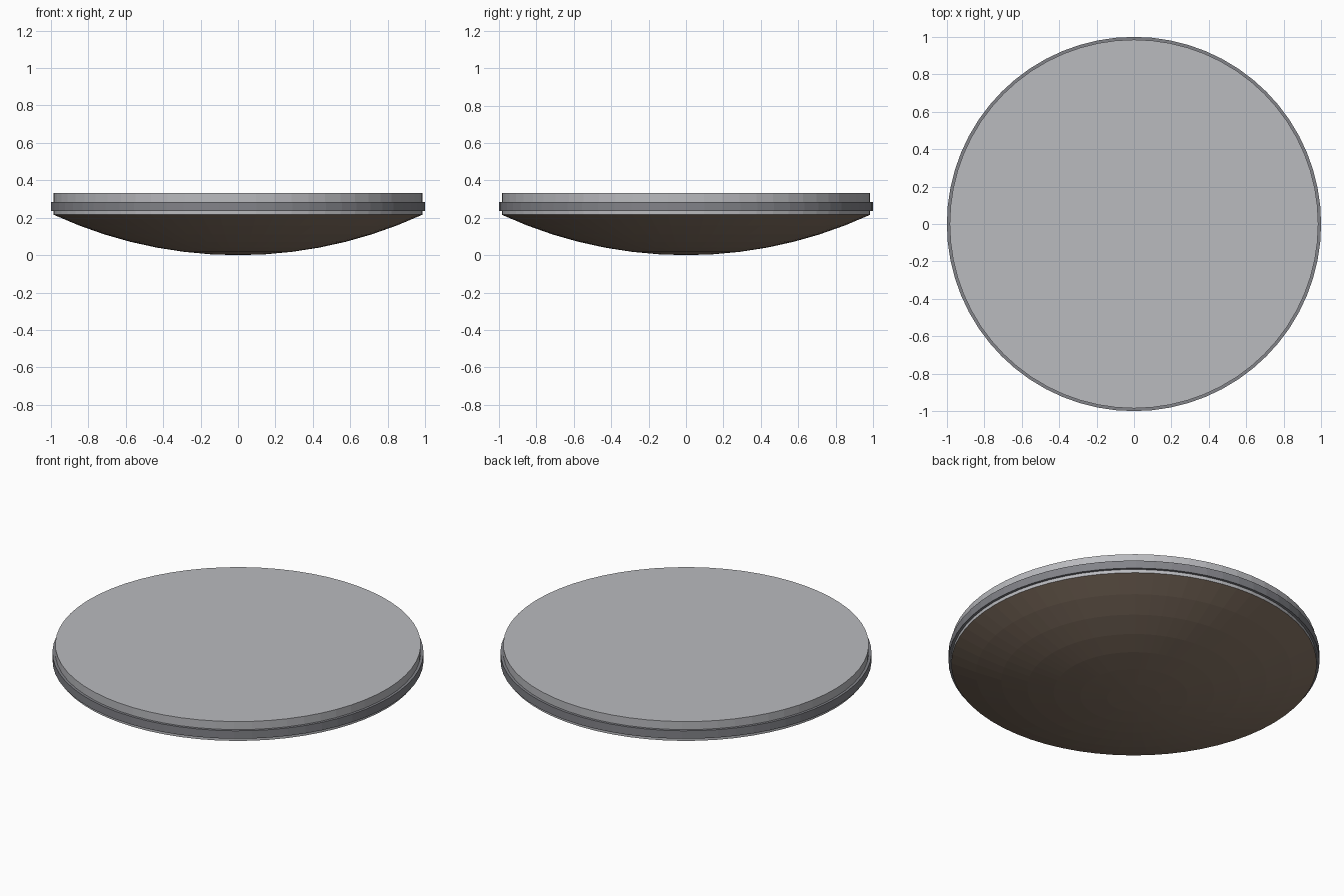
import bpy
import math

SIDES = 64
RADIUS = 0.985      # disc and bowl rim
BOWL_HEIGHT = 0.216
TOP = 0.331

cube = bpy.data.objects.get("Cube")
if cube:
    bpy.data.objects.remove(cube, do_unlink=True)


def material(name, color):
    mat = bpy.data.materials.new(name)
    mat.use_nodes = True
    rgba = (*color, 1.0)
    mat.diffuse_color = rgba
    mat.node_tree.nodes["Principled BSDF"].inputs["Base Color"].default_value = rgba
    return mat


def lathe(name, profile, mat, closed=False):
    """Spin (radius, z) points, listed bottom to top on the outside, around z."""
    verts, rings, faces = [], [], []
    for r, z in profile:
        start = len(verts)
        count = SIDES if r > 0 else 1
        for i in range(count):
            a = math.tau * i / SIDES
            verts.append((r * math.cos(a), r * math.sin(a), z))
        rings.append([start + i % count for i in range(SIDES)])
    pairs = list(zip(rings, rings[1:]))
    if closed:
        pairs.append((rings[-1], rings[0]))
    for low, high in pairs:
        for i in range(SIDES):
            j = (i + 1) % SIDES
            corners = [low[i], low[j], high[j], high[i]]
            faces.append(list(dict.fromkeys(corners)))
    mesh = bpy.data.meshes.new(name)
    mesh.from_pydata(verts, [], faces)
    mesh.materials.append(mat)
    obj = bpy.data.objects.new(name, mesh)
    bpy.context.collection.objects.link(obj)
    return obj


light_grey = material("light grey", (0.49, 0.495, 0.52))
mid_grey = material("mid grey", (0.225, 0.228, 0.25))
brown = material("brown", (0.25, 0.183, 0.135))

# Flat disc on top
bpy.ops.mesh.primitive_cylinder_add(
    vertices=SIDES, radius=RADIUS, depth=TOP - BOWL_HEIGHT,
    location=(0, 0, (TOP + BOWL_HEIGHT) / 2))
disc = bpy.context.object
disc.name = "top_disc"
disc.data.materials.append(light_grey)

# Raised band around the disc
lathe("rim_band", [(RADIUS, 0.236), (1.0, 0.236), (1.0, 0.283), (RADIUS, 0.283)],
      mid_grey, closed=True)

# Shallow spherical bowl underneath
RINGS = 7
ball = (RADIUS ** 2 + BOWL_HEIGHT ** 2) / (2 * BOWL_HEIGHT)
sweep = math.asin(RADIUS / ball)
angles = [sweep * i / RINGS for i in range(RINGS + 1)]
lathe("lower_bowl", [(ball * math.sin(a), ball * (1 - math.cos(a))) for a in angles],
      brown)
